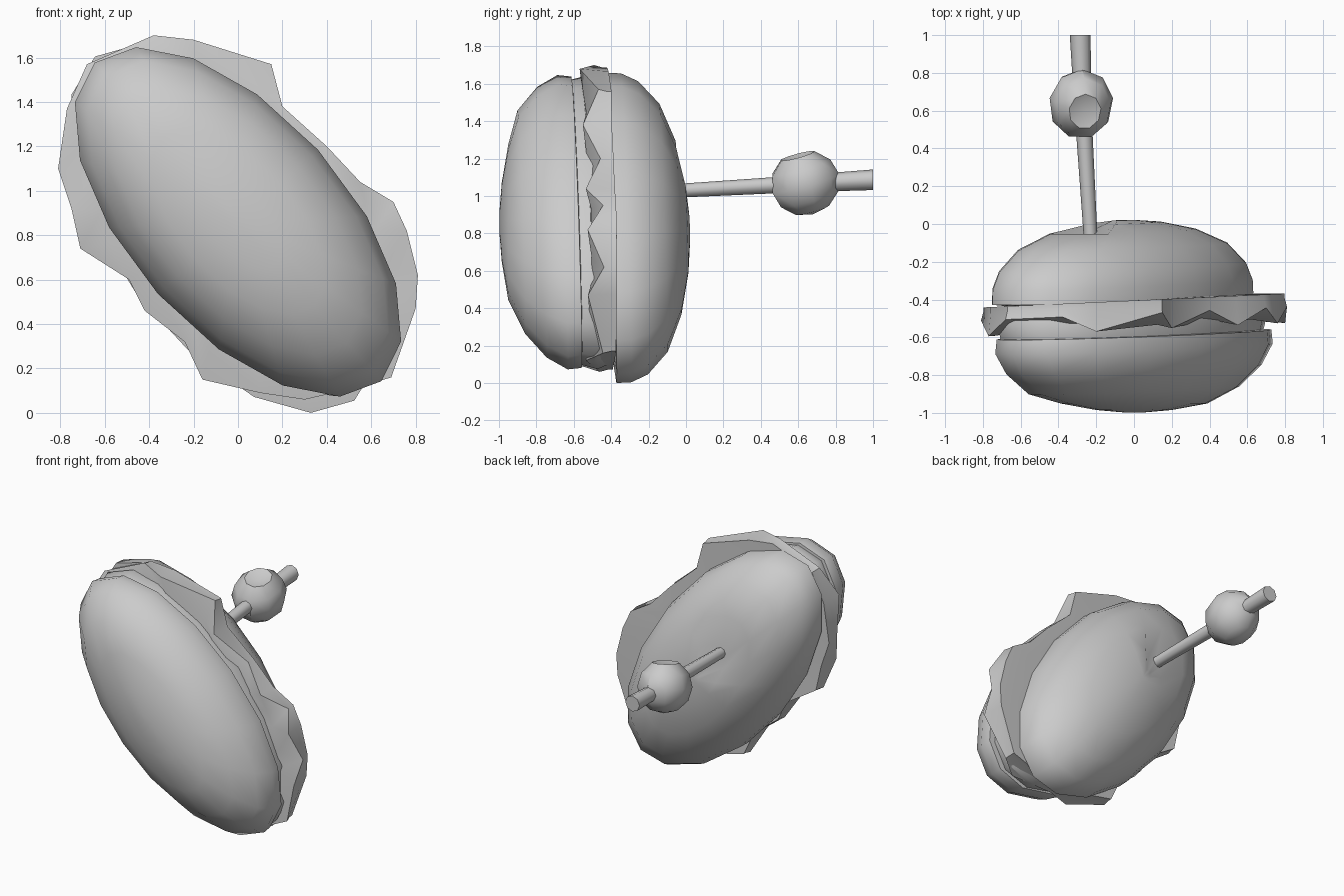
import bpy, bmesh
from math import sin, cos, radians, tau
from mathutils import Vector

if "Cube" in bpy.data.objects:
    bpy.data.objects.remove(bpy.data.objects["Cube"])


def finish(name, bm, angle):
    bmesh.ops.recalc_face_normals(bm, faces=bm.faces)
    me = bpy.data.meshes.new(name)
    bm.to_mesh(me)
    bm.free()
    ob = bpy.data.objects.new(name, me)
    bpy.context.collection.objects.link(ob)
    bpy.ops.object.select_all(action='DESELECT')
    ob.select_set(True)
    bpy.context.view_layer.objects.active = ob
    bpy.ops.object.shade_smooth_by_angle(angle=radians(angle))
    return ob


def loft(name, rings, angle=50):
    """Skin a stack of equal-length point rings and cap both ends."""
    bm = bmesh.new()
    vs = [[bm.verts.new(p) for p in r] for r in rings]
    n = len(vs[0])
    for a, b in zip(vs, vs[1:]):
        for i in range(n):
            j = (i + 1) % n
            bm.faces.new((a[i], a[j], b[j], b[i]))
    for end in (vs[0], vs[-1]):
        c = bm.verts.new(sum((v.co for v in end), Vector()) / n)
        for i in range(n):
            bm.faces.new((end[i], end[(i + 1) % n], c))
    return finish(name, bm, angle)


def oval(cx, cz, a, b, deg, y, s, tilt=0.03, n=16):
    """Oval ring whose long axis runs from upper left to lower right."""
    t = radians(deg)
    pts = []
    for i in range(n):
        u, v = cos(tau * i / n), sin(tau * i / n)
        pts.append((cx + s * (a * u * cos(t) + b * v * sin(t)), y + tilt * u * s,
                    cz + s * (b * v * cos(t) - a * u * sin(t))))
    return pts


# Front bun half
front = [(-0.58, 0.90), (-0.585, 0.99), (-0.66, 1.0), (-0.77, 0.92), (-0.88, 0.76),
         (-0.95, 0.53), (-0.985, 0.27), (-0.997, 0.08)]
loft("front_bun", [oval(0, 0.86, 0.965, 0.485, 48, y, s, 0.03 if y > -0.9 else 0)
                   for y, s in front])

# Back bun half, dented around the pick
back = [(-0.41, 0.90), (-0.40, 1.0), (-0.32, 0.995), (-0.23, 0.945), (-0.12, 0.80),
        (-0.04, 0.56), (0.005, 0.29), (0.02, 0.08)]
bun = loft("back_bun", [oval(-0.06, 0.83, 0.97, 0.495, 53, y, s) for y, s in back])
for v in bun.data.vertices:
    if v.co.y > -0.1 and (v.co.x + 0.23) ** 2 + (v.co.z - 1.03) ** 2 < 0.012:
        v.co.y -= 0.05

# Filling between the halves
loft("filling", [oval(-0.01, 0.86, 0.955, 0.475, 49, y, s)
                 for y, s in [(-0.60, 0.85), (-0.59, 0.97), (-0.50, 1.0), (-0.41, 0.95)]])

# Lettuce leaf with a ragged, zigzag rim
rim = [(-.38, 1.70), (-.2, 1.68), (.15, 1.57), (.2, 1.38), (.4, 1.2), (.55, 1.04),
       (.7, .95), (.76, .82), (.81, .62), (.8, .47), (.69, .16), (.56, .12),
       (.3, .06), (.1, .09), (-.16, .15), (-.24, .32), (-.42, .46), (-.49, .6),
       (-.71, .74), (-.75, .92), (-.81, 1.1), (-.77, 1.37), (-.68, 1.57)]


def leaf(scale, y, wave=0):
    return [(x * scale, y + 0.045 * x - wave * (i % 2), 0.87 + (z - 0.87) * scale)
            for i, (x, z) in enumerate(rim)]


loft("lettuce", [leaf(0.80, -0.405), leaf(0.985, -0.405), leaf(0.985, -0.43),
                 leaf(1.0, -0.475, 0.085), leaf(0.82, -0.54)], 40)


# Cocktail pick
def pick_ring(x, y, z, r, n=8):
    return [(x + r * cos(tau * i / n), y, z + r * sin(tau * i / n)) for i in range(n)]


loft("pick", [pick_ring(-0.228, -0.10, 1.025, 0.036), pick_ring(-0.27, 0.6, 1.065, 0.045),
              pick_ring(-0.285, 1.0, 1.087, 0.055)], 50)

# Olive with a shallow hole near the top
bm = bmesh.new()
bmesh.ops.create_uvsphere(bm, u_segments=9, v_segments=6, radius=1)
for v in bm.verts:
    if v.co.z > 0.95:
        v.co.z = 0.72
    v.co = Vector((v.co.x * 0.172, v.co.y * 0.19, v.co.z * 0.175))
olive = finish("olive", bm, 40)
olive.location = (-0.28, 0.635, 1.07)
olive.rotation_euler = (radians(15), radians(8), 0)
